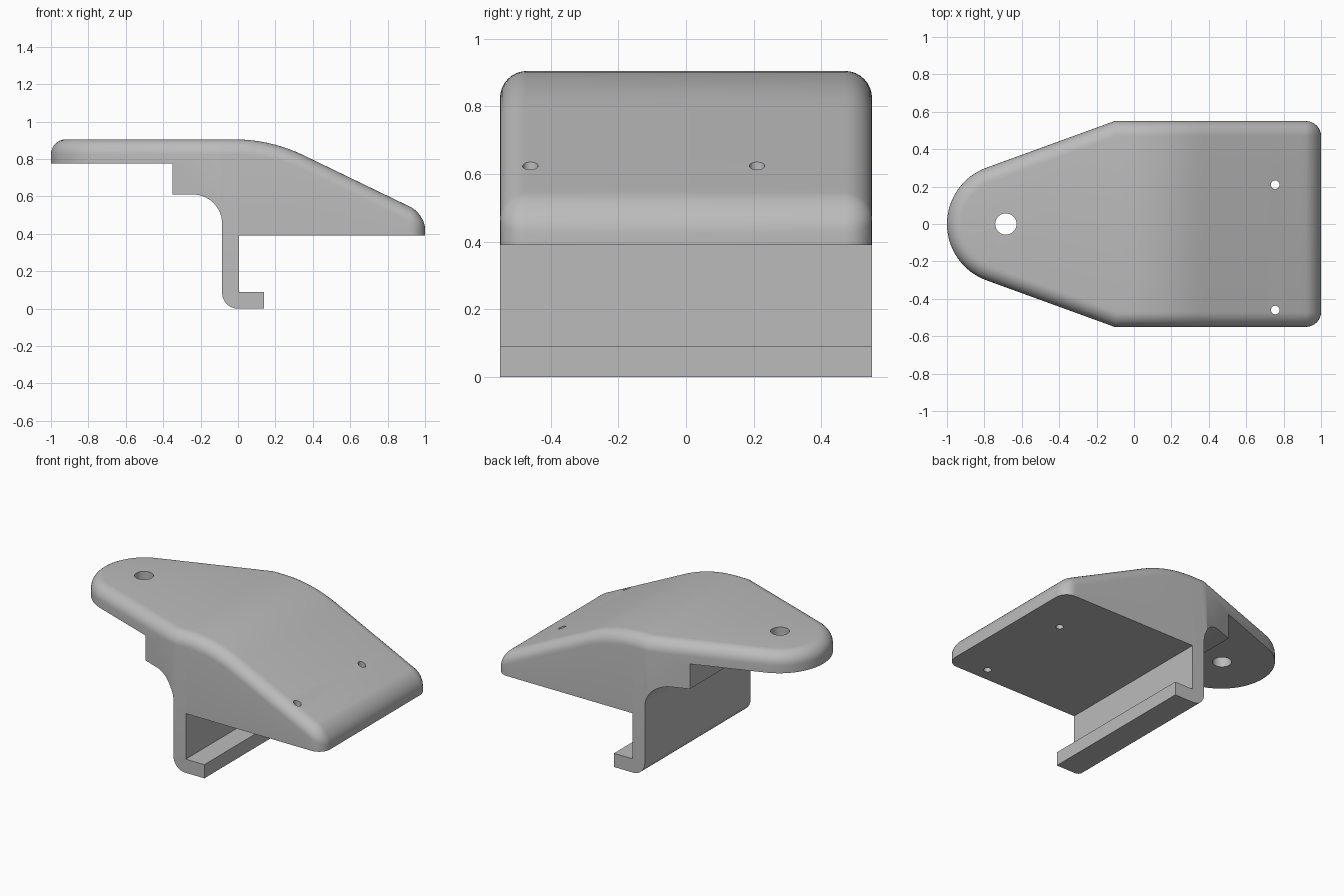
import bpy, bmesh, math

cube = bpy.data.objects.get("Cube")
if cube:
    bpy.data.objects.remove(cube)

grey = bpy.data.materials.new("plain_grey")
grey.use_nodes = True
colour = (0.5, 0.5, 0.5, 1)
grey.diffuse_color = colour
grey.node_tree.nodes["Principled BSDF"].inputs["Base Color"].default_value = colour

FILLET = 0.08
HALF_W = 0.55
NOSE_X, NOSE_R = -0.68, 0.32
TAPER = math.radians(110)


def make_object(name, bm):
    bmesh.ops.remove_doubles(bm, verts=bm.verts[:], dist=1e-5)
    bmesh.ops.recalc_face_normals(bm, faces=bm.faces[:])
    mesh = bpy.data.meshes.new(name)
    bm.to_mesh(mesh)
    bm.free()
    mesh.materials.append(grey)
    obj = bpy.data.objects.new(name, mesh)
    bpy.context.collection.objects.link(obj)
    return obj


def arc(cx, cy, r, start, end, steps):
    angles = [start + (end - start) * i / steps for i in range(steps + 1)]
    return [(cx + r * math.cos(a), cy + r * math.sin(a)) for a in angles]


def top_height(x):
    """Flat deck, then a tangent arc, then a straight slope."""
    start, radius, slope = -0.02, 0.85, math.radians(25.8)
    run = radius * math.sin(slope)
    t = min(max(x - start, 0), run)
    z = 0.905 - radius + math.sqrt(radius ** 2 - t ** 2)
    return z - max(x - start - run, 0) * math.tan(slope)


def half_outline(d):
    """Plan outline from nose to tail on the +y side, inset by d."""
    pts = arc(NOSE_X, 0, NOSE_R - d, math.pi, TAPER, 20)
    nx, ny = math.cos(TAPER), math.sin(TAPER)
    y = HALF_W - d
    shoulder = (nx * NOSE_X + NOSE_R - d - ny * y) / nx
    tail = 1 - FILLET
    pts += [(shoulder + (tail - shoulder) * i / 28, y) for i in range(28)]
    pts += arc(tail, HALF_W - FILLET, FILLET - d, math.pi / 2, 0, 8)
    return pts


def ring(bm, d, drop=None):
    half = half_outline(d)
    full = half + [(x, -y) for x, y in half[:0:-1]]
    return [bm.verts.new((x, y, -0.1 if drop is None else top_height(x) - drop))
            for x, y in full]


# Rounded cover: stacked inset rings form the side wall and the top fillet
bm = bmesh.new()
rings = [ring(bm, 0)]
STEPS = 8
for i in range(STEPS + 1):
    a = math.pi / 2 * i / STEPS
    rings.append(ring(bm, FILLET * (1 - math.cos(a)), FILLET * (1 - math.sin(a))))
n = len(rings[0])
for low, high in zip(rings, rings[1:]):
    for i in range(n):
        j = (i + 1) % n
        bm.faces.new((low[i], low[j], high[j], high[i]))
bm.faces.new(rings[0])
top = rings[-1]
bm.faces.new((top[0], top[1], top[-1]))
for i in range(1, n // 2):
    bm.faces.new((top[i], top[i + 1], top[n - i - 1], top[n - i]))
body = make_object("clip_bracket", bm)

# Side profile: tongue underside, step, curved back wall, hook and flat base
profile = [(-1.1, 1.1), (-1.1, 0.775), (-0.35, 0.775), (-0.35, 0.61)]
profile += arc(-0.24, 0.455, 0.155, math.pi / 2, 0, 14)
profile += arc(0, 0.085, 0.085, math.pi, 1.5 * math.pi, 10)
profile += [(0.14, 0), (0.14, 0.09), (0.005, 0.09), (0.005, 0.39), (1.1, 0.39), (1.1, 1.1)]
bm = bmesh.new()
face = bm.faces.new([bm.verts.new((x, -0.7, z)) for x, z in profile])
out = bmesh.ops.extrude_face_region(bm, geom=[face])
bmesh.ops.translate(bm, vec=(0, 1.4, 0),
                    verts=[v for v in out["geom"] if isinstance(v, bmesh.types.BMVert)])
cutters = [(make_object("profile_cutter", bm), 'INTERSECT')]

# Through holes: one in the tongue, two in the slope
for name, x, y, r in (("tongue_hole", -0.685, 0, 0.057),
                      ("left_screw_hole", 0.755, 0.21, 0.023),
                      ("right_screw_hole", 0.755, -0.46, 0.023)):
    bm = bmesh.new()
    bmesh.ops.create_cone(bm, cap_ends=True, segments=32, radius1=r, radius2=r, depth=3)
    bmesh.ops.translate(bm, vec=(x, y, 0.5), verts=bm.verts[:])
    cutters.append((make_object(name, bm), 'DIFFERENCE'))

bpy.context.view_layer.objects.active = body
body.select_set(True)
for cutter, operation in cutters:
    mod = body.modifiers.new(cutter.name, 'BOOLEAN')
    mod.operation = operation
    mod.solver = 'EXACT'
    mod.object = cutter
    bpy.ops.object.modifier_apply(modifier=mod.name)
    bpy.data.objects.remove(cutter)

bpy.ops.object.shade_smooth_by_angle(angle=math.radians(30))
